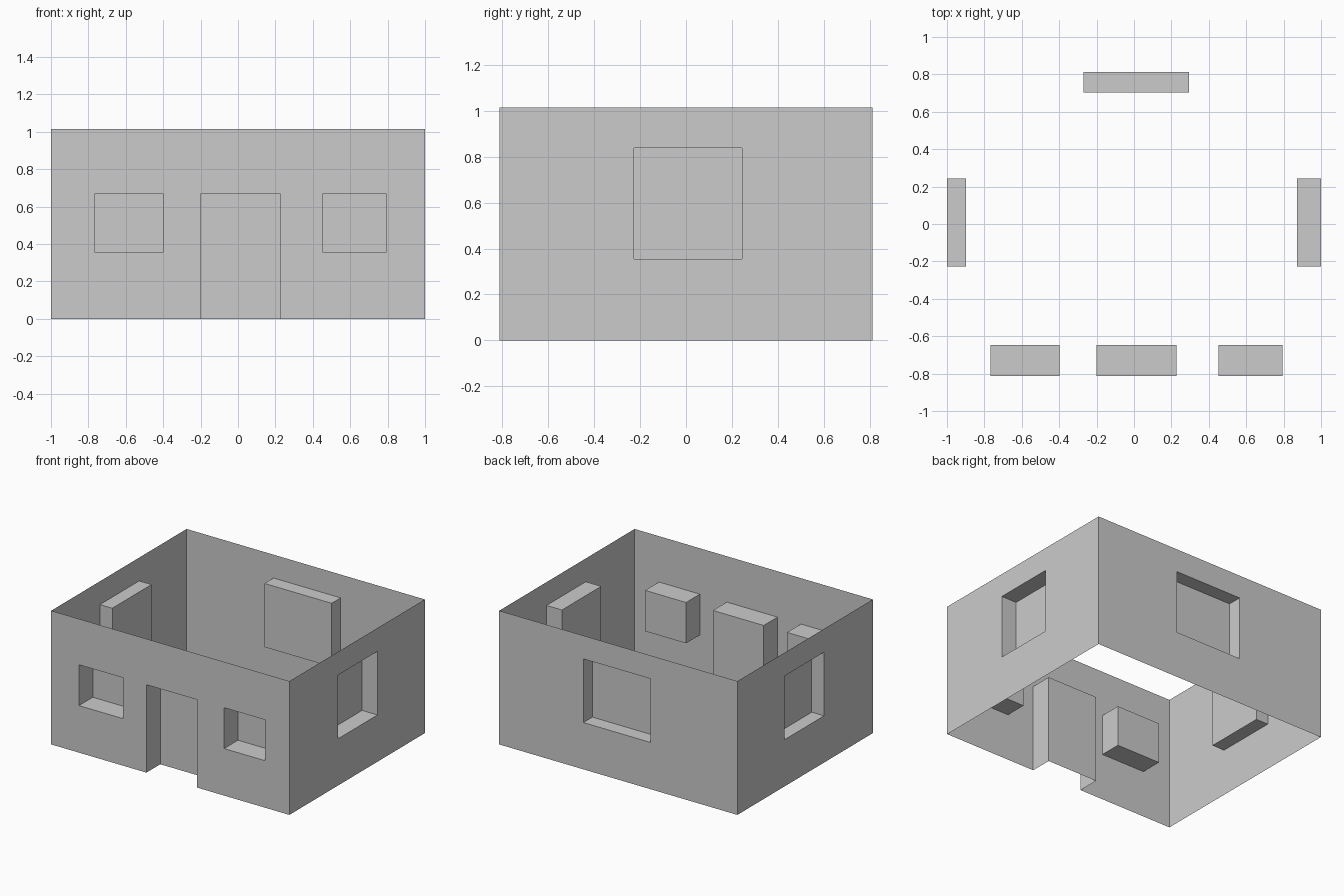
import bpy, bmesh
from math import radians
from mathutils import Matrix

if "Cube" in bpy.data.objects:
    bpy.data.objects.remove(bpy.data.objects["Cube"])

HEIGHT = 1.015
HALF_X, HALF_Y = 1.0, 0.812


def wall(name, half_length, offset, turns, openings):
    """Single-skin wall; openings are (u0, u1, z0, z1, depth) recessed inward."""
    bm = bmesh.new()

    def quad(pts):
        bm.faces.new([bm.verts.new((u, d - offset, z)) for u, z, d in pts])

    def flat(u0, u1, z0, z1, d=0):
        if u1 - u0 > 1e-5 and z1 - z0 > 1e-5:
            quad([(u0, z0, d), (u1, z0, d), (u1, z1, d), (u0, z1, d)])

    u = -half_length
    for u0, u1, z0, z1, depth in openings:
        # wall skin beside, below and above the opening
        flat(u, u0, 0, HEIGHT)
        flat(u0, u1, 0, z0)
        flat(u0, u1, z1, HEIGHT)
        # recessed panel and reveals (a doorway has no sill)
        flat(u0, u1, z0, z1, depth)
        ring = [(u0, z0), (u1, z0), (u1, z1), (u0, z1)]
        for i in range(4):
            if i == 0 and z0 == 0:
                continue
            a, b = ring[i], ring[(i + 1) % 4]
            quad([(*a, 0), (*b, 0), (*b, depth), (*a, depth)])
        u = u1
    flat(u, half_length, 0, HEIGHT)

    bmesh.ops.remove_doubles(bm, verts=bm.verts, dist=1e-5)
    bm.transform(Matrix.Rotation(radians(90 * turns), 4, 'Z'))
    mesh = bpy.data.meshes.new(name)
    bm.to_mesh(mesh)
    bm.free()
    bpy.context.collection.objects.link(bpy.data.objects.new(name, mesh))


# front: two windows and a doorway
wall("front_wall", HALF_X, HALF_Y, 0, [
    (-0.767, -0.397, 0.357, 0.667, 0.166),
    (-0.200, 0.226, 0.0, 0.667, 0.166),
    (0.452, 0.795, 0.357, 0.667, 0.166)])
# sides and back: one tall window each
wall("right_wall", HALF_Y, HALF_X, 1, [(-0.227, 0.244, 0.355, 0.838, 0.129)])
wall("back_wall", HALF_X, HALF_Y, 2, [(-0.293, 0.270, 0.355, 0.838, 0.108)])
wall("left_wall", HALF_Y, HALF_X, 3, [(-0.244, 0.227, 0.355, 0.838, 0.103)])
